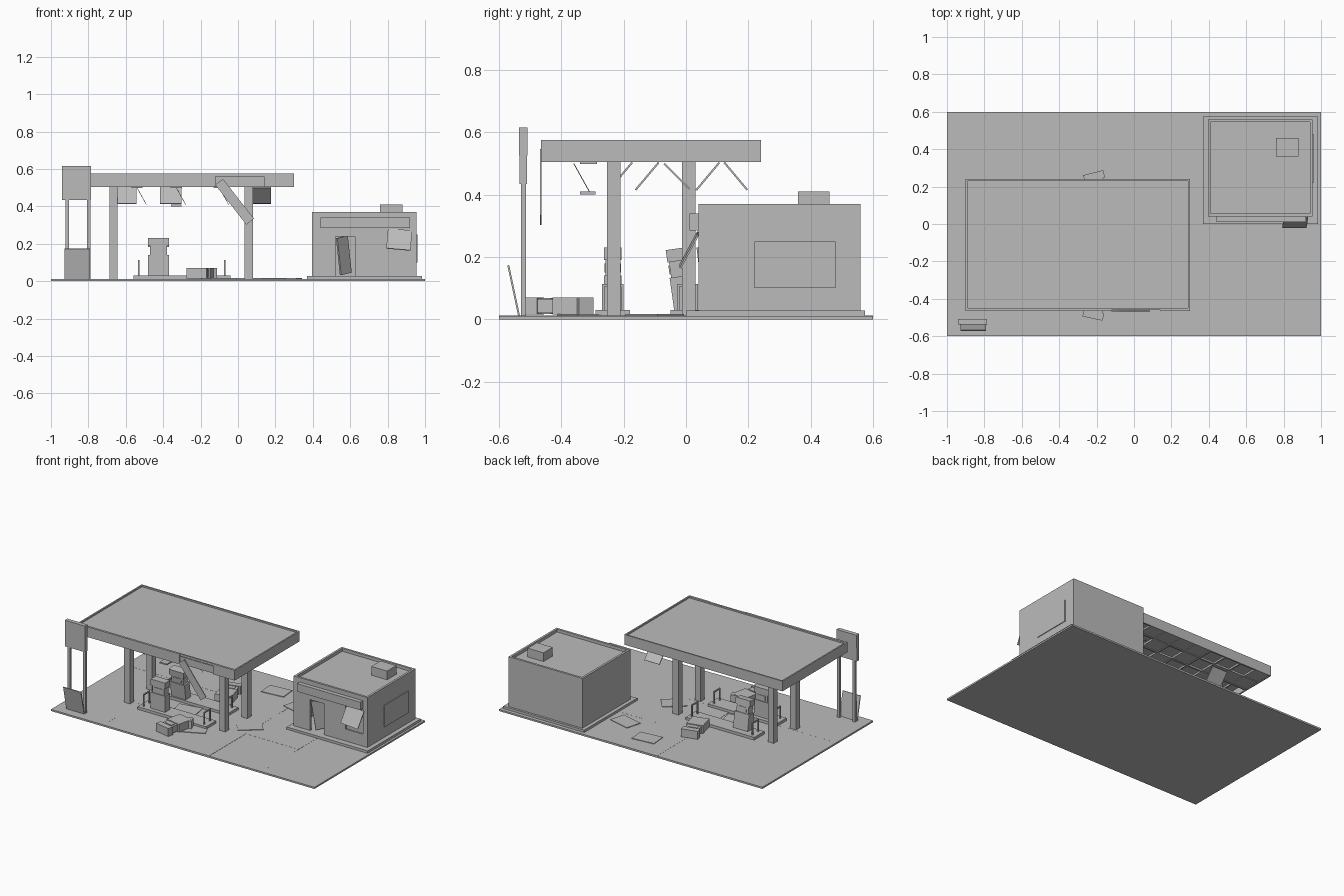
import bpy, random
from math import radians
from mathutils import Vector, Euler

random.seed(4)
cube = bpy.data.objects.get("Cube")
if cube:
    bpy.data.objects.remove(cube)

grey = bpy.data.materials.new("concrete_grey")
grey.use_nodes = True
grey.diffuse_color = (0.5, 0.5, 0.5, 1)
grey.node_tree.nodes["Principled BSDF"].inputs["Base Color"].default_value = (0.5, 0.5, 0.5, 1)


def block(name, center, size, rot=(0, 0, 0)):
    """Box given by its centre, size and rotation in degrees."""
    bpy.ops.mesh.primitive_cube_add(size=1, location=center, rotation=[radians(a) for a in rot])
    ob = bpy.context.object
    ob.name = name
    ob.scale = size
    ob.data.materials.append(grey)
    return ob


def span(name, x, y, z):
    """Box given by its extent on each axis."""
    return block(name, [sum(a) / 2 for a in (x, y, z)], [a[1] - a[0] for a in (x, y, z)])


def ring(name, x, y, z, t):
    """Four walls of thickness t around a rectangle."""
    span(name + "_front", x, (y[0], y[0] + t), z)
    span(name + "_back", x, (y[1] - t, y[1]), z)
    span(name + "_right", (x[0], x[0] + t), (y[0] + t, y[1] - t), z)
    span(name + "_left", (x[1] - t, x[1]), (y[0] + t, y[1] - t), z)


def rod(name, a, b, t):
    """Thin square bar between two points."""
    a, b = Vector(a), Vector(b)
    ob = block(name, (a + b) / 2, (t, t, (b - a).length))
    ob.rotation_euler = (b - a).to_track_quat("Z", "Y").to_euler()


def pump(name, origin, rot):
    """Fuel pump: wide base, narrower waist, head; turned as one piece."""
    turn = Euler([radians(a) for a in rot]).to_matrix()
    for part, z0, z1, w, d in (("base", 0, 0.11, 0.11, 0.055), ("waist", 0.11, 0.16, 0.09, 0.045),
                               ("head", 0.16, 0.2, 0.11, 0.055), ("screen", 0.12, 0.15, 0.06, 0.052)):
        block(name + "_" + part, Vector(origin) + turn @ Vector((0, 0, (z0 + z1) / 2)),
              (w, d, z1 - z0), rot)


# Ground: base slab and paving of slightly uneven tiles
span("ground_slab", (-1, 1), (-0.6, 0.6), (0, 0.008))
for i in range(5):
    for j in range(3):
        x, y = -1 + 0.4 * i, -0.6 + 0.4 * j
        span("paving_tile", (x, x + 0.4), (y, y + 0.4), (0.008, 0.012 + random.uniform(-0.001, 0.001)))

# Pump islands with hoop guards, columns and pumps
for y in (-0.235, 0.005):
    span("pump_island", (-0.56, -0.04), (y - 0.055, y + 0.055), (0.01, 0.03))
    for x in (-0.53, -0.07):
        for s in (-1, 1):
            rod("guard_post", (x, y + s * 0.03, 0.03), (x, y + s * 0.03, 0.11), 0.008)
        rod("guard_rail", (x, y - 0.034, 0.11), (x, y + 0.034, 0.11), 0.008)
    for x in (-0.665, 0.058):
        span("canopy_column", (x - 0.022, x + 0.022), (y - 0.018, y + 0.025), (0.01, 0.55))
pump("standing_pump", (-0.425, -0.235, 0.03), (0, 0, 0))
pump("leaning_pump", (-0.425, -0.01, 0.028), (8, 0, 0))
pump("fallen_front_pump", (-0.18, -0.31, 0.043), (90, 0, -12))
pump("fallen_back_pump", (-0.17, 0.08, 0.043), (-90, 0, 14))
block("fallen_front_hose_box", (-0.15, -0.33, 0.04), (0.06, 0.05, 0.06), (0, 0, 20))

# Canopy: deck, fascia with a gap at the front, inner frame
CX, CY = (-0.9, 0.3), (-0.46, 0.24)
span("canopy_deck", (-0.89, 0.29), (-0.45, 0.23), (0.553, 0.565))
span("fascia_front_long", (-0.9, -0.12), (-0.465, -0.45), (0.505, 0.575))
span("fascia_front_short", (0.14, 0.3), (-0.465, -0.45), (0.505, 0.575))
span("fascia_gap_top", (-0.12, 0.14), (-0.46, -0.45), (0.56, 0.575))
span("fascia_gap_frame", (-0.12, 0.14), (-0.455, -0.45), (0.505, 0.555))
span("fascia_back", CX, (0.23, 0.24), (0.505, 0.575))
span("fascia_right", (-0.9, -0.89), (-0.45, 0.23), (0.505, 0.575))
span("fascia_left", (0.29, 0.3), (-0.45, 0.23), (0.505, 0.575))
block("hanging_fascia", (-0.018, -0.466, 0.425), (0.27, 0.006, 0.052), (0, 52, 0))

# Ceiling grid, with only some of its panels left
cell_x, cell_y = 0.12, 0.7 / 6
for i in range(1, 10):
    x = CX[0] + i * cell_x
    span("ceiling_cross_bar", (x - 0.005, x + 0.005), (-0.45, 0.23), (0.505, 0.518))
for j in range(1, 6):
    y = CY[0] + j * cell_y
    span("ceiling_long_bar", (-0.89, 0.29), (y - 0.005, y + 0.005), (0.505, 0.518))
for i in range(10):
    for j in range(6):
        if random.random() < 0.5:
            block("ceiling_panel", (CX[0] + (i + 0.5) * cell_x, CY[0] + (j + 0.5) * cell_y, 0.512),
                  (0.108, 0.104, 0.006))

# Loose ceiling panels, lights and wires
for x, y, tilt in ((-0.6, -0.21, 50), (-0.36, -0.125, 50), (-0.6, 0.07, 50),
                   (0.12, -0.03, -45), (0.12, 0.16, -50)):
    block("hanging_ceiling_panel", (x, y, 0.459), (0.115, 0.115, 0.006), (tilt, 0, 0))
block("hanging_light", (-0.33, -0.315, 0.405), (0.055, 0.05, 0.009))
for x in (-0.54, -0.33, -0.1):
    span("ceiling_light", (x - 0.03, x + 0.03), (-0.34, -0.285), (0.498, 0.506))
    rod("loose_wire", (x, -0.36, 0.5), (x + 0.05, -0.31, 0.41), 0.002)

# Panels fallen on the ground
for x, y, a in ((0, 0.42, 5), (-0.1, -0.33, 25), (0.25, 0.3, -15), (-0.3, -0.12, 10), (0.16, -0.1, 40)):
    block("fallen_panel", (x, y, 0.0145), (0.16, 0.11, 0.004), (0, 0, a))

# Shop: plinth, walls with door and window openings, roof
span("shop_plinth", (0.37, 0.985), (0, 0.575), (0.01, 0.028))
X, Y, Z = (0.395, 0.955), (0.04, 0.56), (0.028, 0.37)
span("shop_wall_back", X, (0.545, Y[1]), Z)
span("shop_wall_right", (X[0], 0.41), (Y[0], 0.545), Z)
span("shop_wall_left", (0.94, X[1]), (Y[0], 0.545), Z)
FY = (Y[0], 0.055)
span("shop_front_right", (0.41, 0.52), FY, Z)
span("shop_front_middle", (0.625, 0.79), FY, Z)
span("shop_front_left", (0.92, 0.94), FY, Z)
span("shop_above_door", (0.52, 0.625), FY, (0.24, Z[1]))
span("shop_above_window", (0.79, 0.92), FY, (0.28, Z[1]))
span("shop_below_window", (0.79, 0.92), FY, (Z[0], 0.11))
span("shop_window_pane", (0.79, 0.92), (0.048, 0.053), (0.11, 0.28))
span("shop_roof", (0.41, 0.94), (0.055, 0.545), (0.335, 0.35))
span("roof_vent_box", (0.76, 0.88), (0.36, 0.46), (0.35, 0.41))
span("shop_sign_board", (0.44, 0.92), (0.012, 0.04), (0.285, 0.34))
span("side_window", (0.955, 0.96), (0.22, 0.48), (0.1, 0.25))
block("broken_door", (0.566, 0.08, 0.138), (0.085, 0.01, 0.2), (0, -9, 48))
block("hanging_board", (0.862, 0.01, 0.223), (0.13, 0.006, 0.12), (-28, 5, 0))

# Roadside price sign with a dropped lower panel
for x in (-0.913, -0.797):
    span("sign_post", (x - 0.009, x + 0.009), (-0.53, -0.514), (0.01, 0.44))
span("sign_upper_panel", (-0.94, -0.787), (-0.536, -0.508), (0.525, 0.615))
span("sign_lower_panel", (-0.94, -0.787), (-0.534, -0.51), (0.435, 0.525))
block("dropped_sign_panel", (-0.859, -0.553, 0.093), (0.135, 0.006, 0.165), (12, 0, 0))
